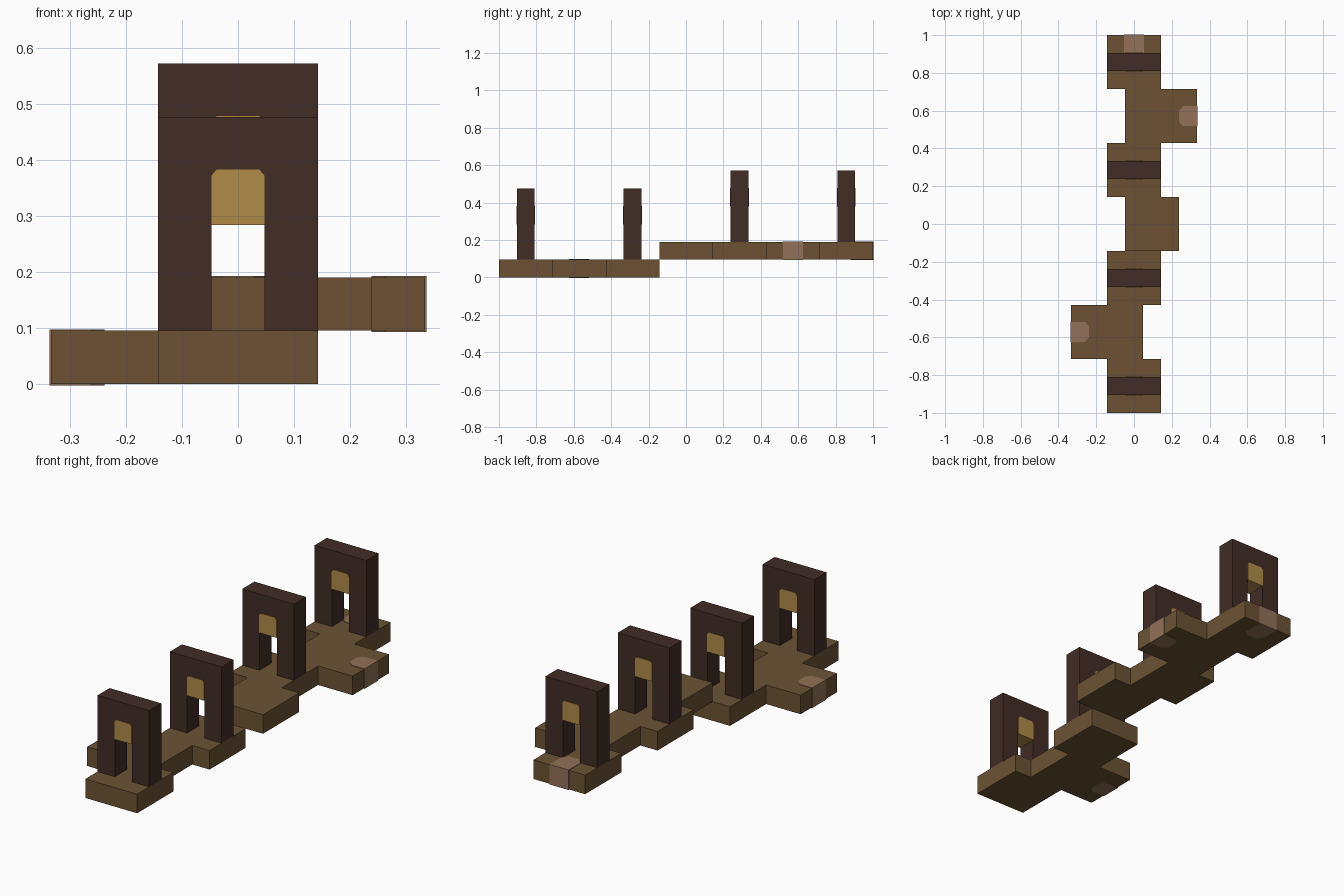
import bpy
import bmesh
from mathutils import Matrix, Vector

cube = bpy.data.objects.get("Cube")
if cube:
    bpy.data.objects.remove(cube, do_unlink=True)

U = 2 / 21      # grid unit: the whole run is 21 units long
SKIN = 0.025    # how far painted details stand proud, in units


def material(name, rgb):
    mat = bpy.data.materials.new(name)
    mat.use_nodes = True
    mat.diffuse_color = (*rgb, 1)
    mat.node_tree.nodes["Principled BSDF"].inputs["Base Color"].default_value = (*rgb, 1)
    return mat


floor_brown = material("floor brown", (0.150, 0.086, 0.034))
arch_brown = material("dark arch brown", (0.054, 0.025, 0.018))
gold = material("gold", (0.440, 0.260, 0.064))
clay = material("pale clay", (0.287, 0.165, 0.100))


def prism(name, outline, low, high, mat, upright=False):
    """Extrude an outline along z, or along y when upright."""
    def place(a, b, c):
        return Vector((a, c, b) if upright else (a, b, c)) * U

    bm = bmesh.new()
    face = bm.faces.new([bm.verts.new(place(a, b, low)) for a, b in outline])
    step = place(0, 0, high - low)
    extruded = bmesh.ops.extrude_face_region(bm, geom=[face])["geom"]
    bmesh.ops.translate(bm, vec=step, verts=[v for v in extruded if isinstance(v, bmesh.types.BMVert)])
    bmesh.ops.recalc_face_normals(bm, faces=bm.faces)
    mesh = bpy.data.meshes.new(name)
    bm.to_mesh(mesh)
    bm.free()
    mesh.materials.append(mat)
    obj = bpy.data.objects.new(name, mesh)
    bpy.context.collection.objects.link(obj)
    return obj


def platform(name, slabs, start, level):
    """One stepped floor from a row of slabs, each three units deep."""
    right, left = [], []
    for i, (x_min, x_max) in enumerate(slabs):
        y = start + 3 * i
        right += [(x_min, y), (x_min, y + 3)]
        left += [(x_max, y), (x_max, y + 3)]
    prism(name, left + right[::-1], level, level + 1, floor_brown)


# Stepped floors
platform("lower_floor", [(-1.5, 1.5), (-3.5, 0.5), (-1.5, 1.5)], -10.5, 0)
platform("upper_floor", [(-0.5, 2.5), (-1.5, 1.5), (-0.5, 3.5), (-1.5, 1.5)], -1.5, 1)


# Archways with a gold panel wrapped around each lintel
def archway(name, y, z):
    frame = [(-1.5, z), (-0.5, z), (-0.5, z + 2), (0.5, z + 2),
             (0.5, z), (1.5, z), (1.5, z + 4), (-1.5, z + 4)]
    prism(name, frame, y - 0.5, y + 0.5, arch_brown, upright=True)
    top = z + 3.02
    panel = [(-0.5, z + 2 - SKIN), (0.5, z + 2 - SKIN), (0.5, top - 0.12),
             (0.4, top), (-0.4, top), (-0.5, top - 0.12)]
    prism(name + "_gold_panel", panel, y - 0.5 - SKIN, y + 0.5 + SKIN, gold, upright=True)


for i, (y, z) in enumerate([(-9, 1), (-3, 1), (3, 2), (9, 2)], 1):
    archway(f"archway_{i}", y, z)


# Pale patches wrapped around the open floor ends
def end_patch(name, edge, level, turn, length=1.0):
    shape = [(SKIN, -0.56), (SKIN, 0.56), (0.25 - length, 0.56),
             (-length, 0.3), (-length, -0.3), (0.25 - length, -0.56)]
    patch = prism(name, shape, level - SKIN, level + 1 + SKIN, clay)
    spin = Matrix.Rotation(turn, 4, "Z")
    patch.data.transform(Matrix.Translation(Vector((*edge, 0)) * U) @ spin)


end_patch("left_end_patch", (3.5, 6), 1, 0)
end_patch("right_end_patch", (-3.5, -6), 0, 3.14159265)
end_patch("back_end_patch", (0, 10.5), 1, 1.57079633, 1.25)
